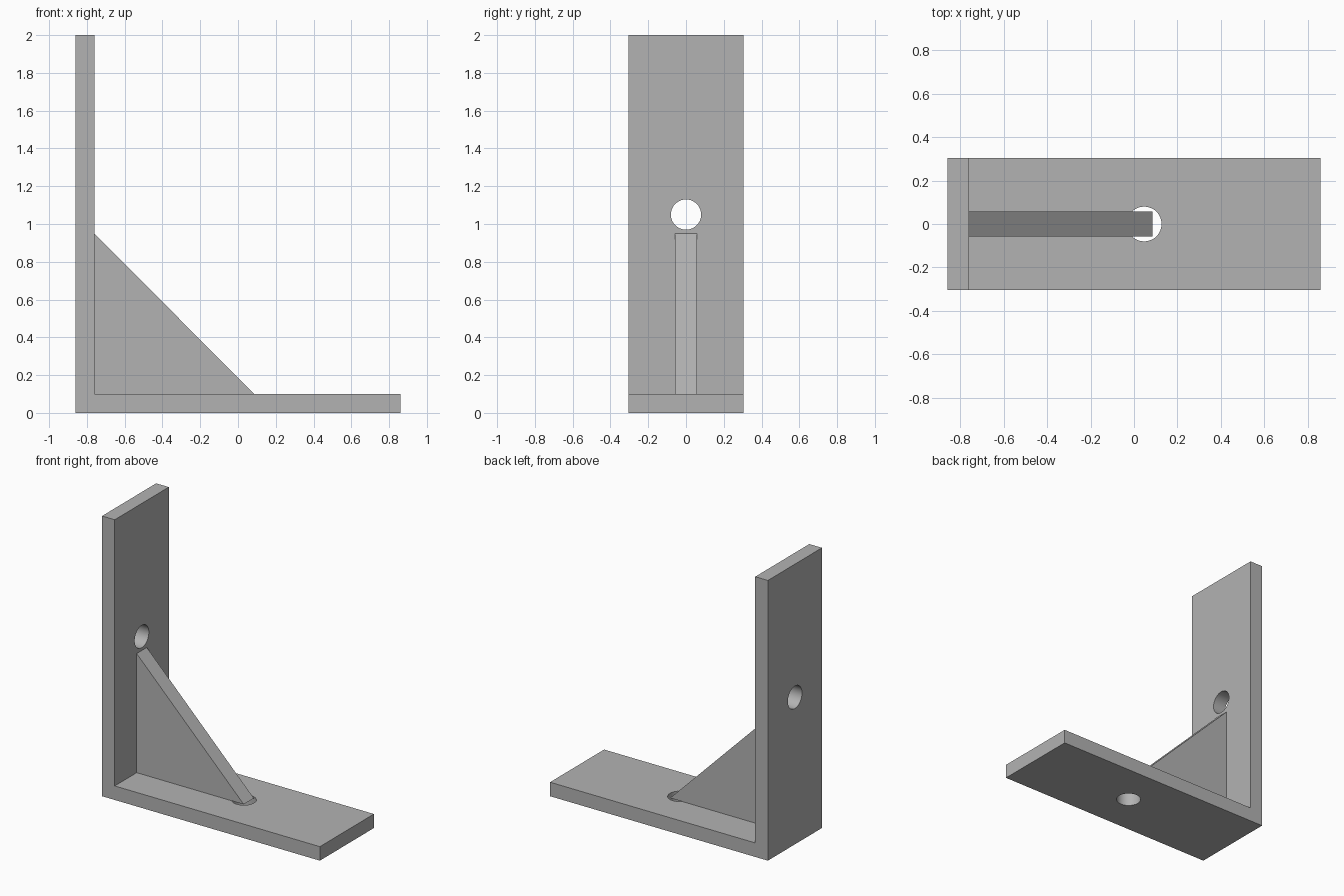
import bpy
import bmesh
import math
from mathutils import Matrix

HALF_X, HALF_Y, HEIGHT, THICK = 0.86, 0.305, 2.0, 0.1
INNER_X = -HALF_X + THICK

cube = bpy.data.objects.get("Cube")
if cube:
    bpy.data.objects.remove(cube, do_unlink=True)

grey = bpy.data.materials.new("plain_grey")
grey.use_nodes = True
colour = (0.45, 0.45, 0.45, 1)
grey.diffuse_color = colour
grey.node_tree.nodes["Principled BSDF"].inputs["Base Color"].default_value = colour


def add_object(name, bm):
    bmesh.ops.recalc_face_normals(bm, faces=bm.faces)
    mesh = bpy.data.meshes.new(name)
    bm.to_mesh(mesh)
    bm.free()
    mesh.materials.append(grey)
    obj = bpy.data.objects.new(name, mesh)
    bpy.context.collection.objects.link(obj)
    return obj


def extrude_profile(name, points, half_width):
    """Extrude an xz outline symmetrically along y."""
    bm = bmesh.new()
    face = bm.faces.new([bm.verts.new((x, -half_width, z)) for x, z in points])
    moved = bmesh.ops.extrude_face_region(bm, geom=[face])["geom"]
    verts = [v for v in moved if isinstance(v, bmesh.types.BMVert)]
    bmesh.ops.translate(bm, verts=verts, vec=(0, 2 * half_width, 0))
    return add_object(name, bm)


def drill(target, name, centre, rotation):
    """Cut a round screw hole through the target."""
    bm = bmesh.new()
    bmesh.ops.create_cone(bm, cap_ends=True, segments=64, radius1=0.08,
                          radius2=0.08, depth=THICK * 2,
                          matrix=Matrix.Translation(centre) @ rotation)
    cutter = add_object(name, bm)
    cutter.hide_render = True
    cutter.hide_set(True)
    cut = target.modifiers.new(name, "BOOLEAN")
    cut.operation = "DIFFERENCE"
    cut.solver = "EXACT"
    cut.object = cutter


# L-shaped plate with one hole in each arm
plate = extrude_profile("angle_plate", [
    (-HALF_X, 0), (HALF_X, 0), (HALF_X, THICK),
    (INNER_X, THICK), (INNER_X, HEIGHT), (-HALF_X, HEIGHT)], HALF_Y)
drill(plate, "base_hole_cutter", (0.047, 0, THICK / 2), Matrix.Identity(4))
drill(plate, "wall_hole_cutter", (-HALF_X + THICK / 2, 0, 1.05),
      Matrix.Rotation(math.pi / 2, 4, "Y"))

# Apply the cuts, then remove the helpers
bpy.context.view_layer.objects.active = plate
plate.select_set(True)
for modifier in list(plate.modifiers):
    cutter = modifier.object
    bpy.ops.object.modifier_apply(modifier=modifier.name)
    bpy.data.objects.remove(cutter, do_unlink=True)
bpy.ops.object.shade_smooth_by_angle(angle=math.radians(30))

# Triangular rib bracing the corner
extrude_profile("support_rib", [
    (INNER_X, THICK), (0.085, THICK), (INNER_X, 0.95)], 0.057)
